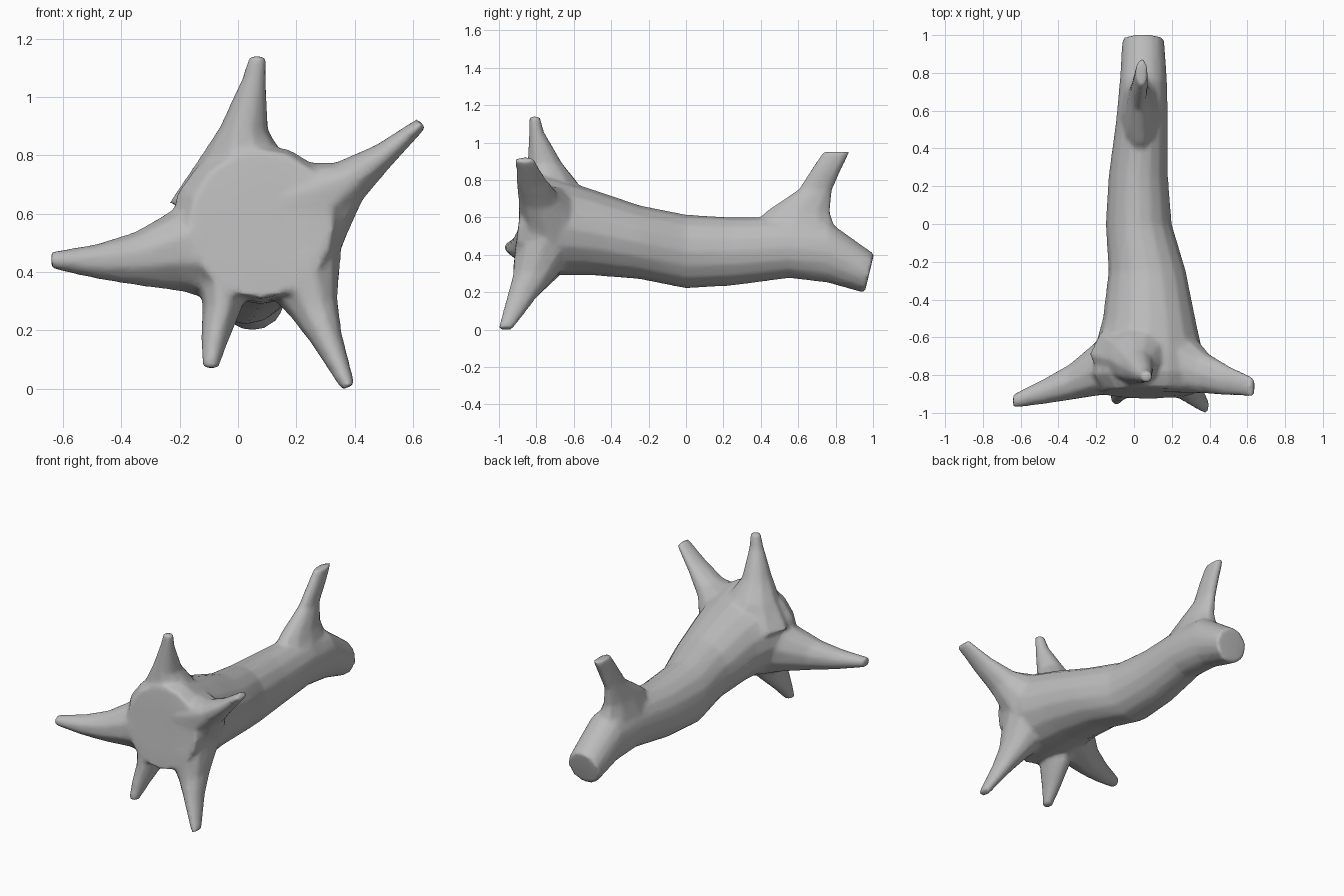
import bpy, bmesh, math

cube = bpy.data.objects.get("Cube")
if cube:
    bpy.data.objects.remove(cube)

# Weathered grey wood
wood = bpy.data.materials.new("grey wood")
wood.use_nodes = True
GREY = (0.5, 0.5, 0.5, 1)
wood.diffuse_color = GREY
wood.node_tree.nodes["Principled BSDF"].inputs["Base Color"].default_value = GREY


def loft(bm, rings):
    """Skin a closed tube through rings of points, capped at both ends."""
    loops = [[bm.verts.new(p) for p in ring] for ring in rings]
    n = len(loops[0])
    faces = [bm.faces.new(loops[0]), bm.faces.new(loops[-1][::-1])]
    for a, b in zip(loops, loops[1:]):
        for i in range(n):
            j = (i + 1) % n
            faces.append(bm.faces.new((a[j], a[i], b[i], b[j])))
    bmesh.ops.recalc_face_normals(bm, faces=faces)


def angles(n):
    return [math.tau * i / n for i in range(n)]


def trunk(bm, sections):
    """Sections: y, left and right x, low and high z, lean of the ring."""
    rings = []
    for y, x0, x1, z0, z1, lean in sections:
        cx, cz, rx, rz = (x0 + x1) / 2, (z0 + z1) / 2, (x1 - x0) / 2, (z1 - z0) / 2
        rings.append([(cx + rx * math.cos(a), y + lean * rz * math.sin(a),
                       cz + rz * math.sin(a)) for a in angles(16)])
    loft(bm, rings)


def limb(bm, sections):
    """Sections: centre x and z, half width, front y, back y."""
    dx = sections[-1][0] - sections[0][0]
    dz = sections[-1][1] - sections[0][1]
    length = math.hypot(dx, dz)
    px, pz = -dz / length, dx / length
    rings = []
    for x, z, w, y0, y1 in sections:
        cy, ry = (y0 + y1) / 2, (y1 - y0) / 2
        rings.append([(x + px * w * math.cos(a), cy + ry * math.sin(a),
                       z + pz * w * math.cos(a)) for a in angles(10)])
    loft(bm, rings)


bm = bmesh.new()

# Log body, root end to broken end
trunk(bm, [
    (-.895, -.17, .33, .31, .82, .12),
    (-.80, -.23, .36, .30, .84, .08),
    (-.66, -.21, .36, .29, .80, 0),
    (-.50, -.165, .325, .29, .75, 0),
    (-.25, -.135, .275, .27, .665, 0),
    (0, -.15, .20, .22, .615, 0),
    (.25, -.135, .18, .235, .60, 0),
    (.55, -.095, .18, .275, .60, 0),
    (.76, -.075, .175, .25, .58, 0),
    (.98, -.062, .16, .195, .405, .24),
])

# Roots: top, upper left, right, lower left, lower right
limb(bm, [(.04, .62, .28, -.88, -.5), (.02, .78, .155, -.86, -.57),
          (.02, .89, .085, -.85, -.66), (.055, 1.06, .042, -.84, -.76),
          (.068, 1.14, .03, -.84, -.78)])
limb(bm, [(.2, .6, .22, -.9, -.5), (.38, .71, .08, -.9, -.68),
          (.5, .8, .045, -.91, -.75), (.63, .91, .022, -.915, -.81)])
limb(bm, [(-.05, .5, .22, -.9, -.5), (-.2, .475, .145, -.915, -.62),
          (-.34, .445, .095, -.935, -.74), (-.48, .435, .062, -.955, -.82),
          (-.64, .44, .03, -.975, -.90)])
limb(bm, [(.2, .45, .17, -.92, -.55), (.26, .28, .088, -.93, -.7),
          (.305, .17, .055, -.96, -.8), (.378, .005, .025, -1.005, -.925)])
limb(bm, [(-.05, .42, .1, -.92, -.6), (-.055, .28, .068, -.93, -.68),
          (-.08, .17, .048, -.945, -.8), (-.095, .07, .028, -.96, -.9)])

# Broken branch near the far end
limb(bm, [(.04, .5, .12, .3, .82), (.03, .63, .075, .42, .775),
          (.025, .75, .045, .6, .785), (.035, .86, .04, .67, .835),
          (.04, .95, .032, .73, .88)])

mesh = bpy.data.meshes.new("fallen_log")
bm.to_mesh(mesh)
bm.free()
mesh.materials.append(wood)
log = bpy.data.objects.new("fallen_log", mesh)
bpy.context.collection.objects.link(log)

# Merge the parts into one skin and soften the joints
fuse = log.modifiers.new("fuse", 'REMESH')
fuse.mode = 'VOXEL'
fuse.voxel_size = 0.013
fuse.use_smooth_shade = True
soften = log.modifiers.new("soften", 'SMOOTH')
soften.factor = 0.5
soften.iterations = 6
reduce = log.modifiers.new("reduce", 'DECIMATE')
reduce.ratio = 0.2
